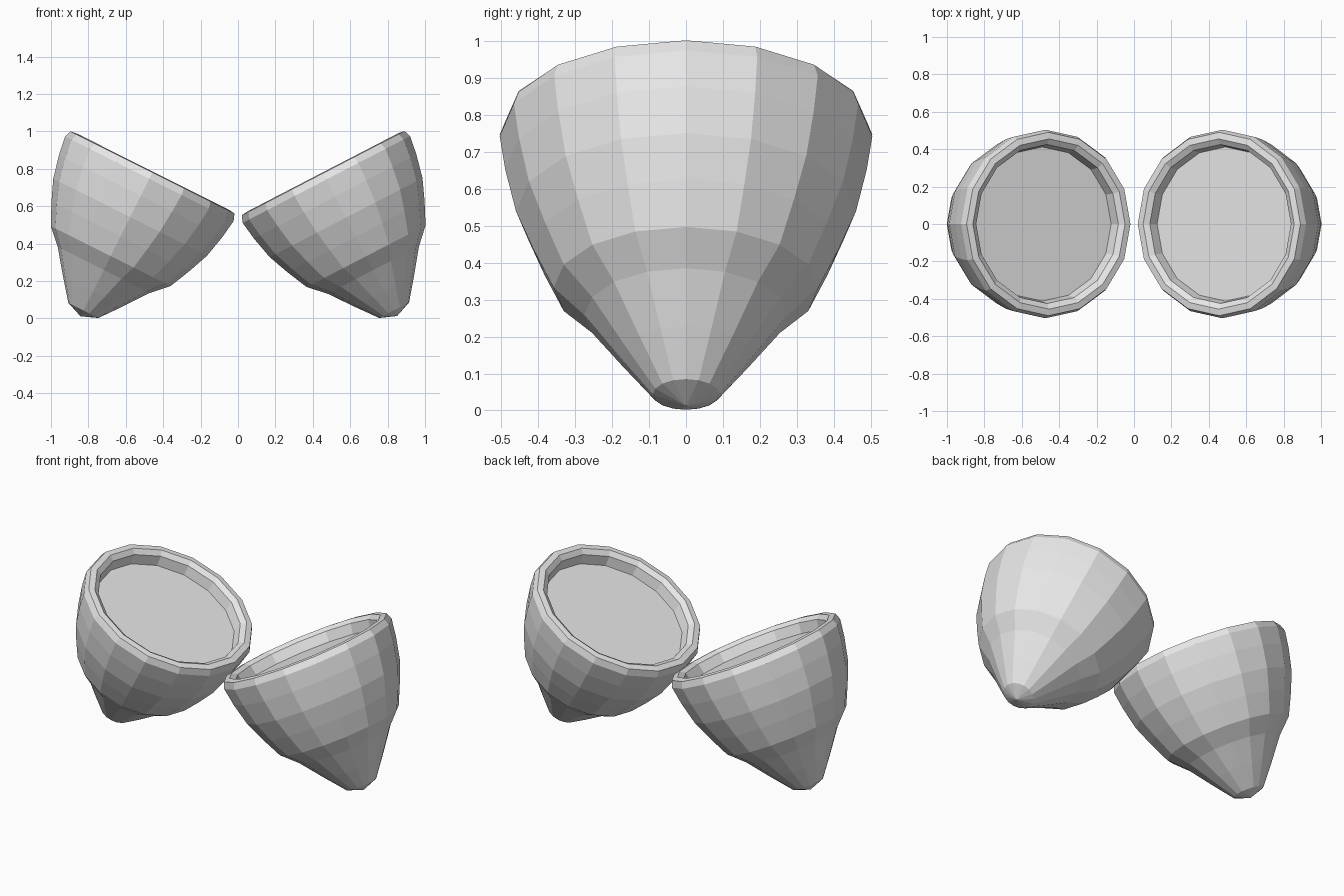
import bpy
import bmesh
from math import cos, sin, pi, radians

if "Cube" in bpy.data.objects:
    bpy.data.objects.remove(bpy.data.objects["Cube"])

SIDES = 16

grey = bpy.data.materials.new("light grey")
grey.use_nodes = True
grey.diffuse_color = (0.8, 0.8, 0.8, 1)
grey.node_tree.nodes["Principled BSDF"].inputs["Base Color"].default_value = (0.8, 0.8, 0.8, 1)

# Profile as (radius, height below the rim), from the tip up over the lip to the recess
PROFILE = [
    (0.09, -0.825), (0.18, -0.71), (0.275, -0.583), (0.358, -0.5),
    (0.413, -0.382), (0.46, -0.267), (0.489, -0.14), (0.504, -0.038),
    (0.49, 0.0), (0.455, 0.005), (0.425, -0.015), (0.412, -0.075),
]
TIP_HEIGHT = -0.86


def make_cup(name, centre, tilt):
    """Lathe the profile, close the tip and lay a flat floor inside the lip."""
    bm = bmesh.new()
    rings = []
    for radius, height in PROFILE:
        angles = [2 * pi * i / SIDES for i in range(SIDES)]
        rings.append([bm.verts.new((radius * cos(a), radius * sin(a), height)) for a in angles])
    tip = bm.verts.new((0, 0, TIP_HEIGHT))

    for i in range(SIDES):
        j = (i + 1) % SIDES
        for low, high in zip(rings, rings[1:]):
            bm.faces.new((low[i], low[j], high[j], high[i]))
        bm.faces.new((tip, rings[0][j], rings[0][i]))
    bm.faces.new(rings[-1])

    bmesh.ops.recalc_face_normals(bm, faces=bm.faces)
    mesh = bpy.data.meshes.new(name)
    bm.to_mesh(mesh)
    bm.free()
    mesh.materials.append(grey)
    cup = bpy.data.objects.new(name, mesh)
    cup.location = centre
    cup.rotation_euler.y = radians(tilt)
    bpy.context.collection.objects.link(cup)


# Two cups with their openings leaning toward each other
make_cup("right_cup", (-0.457, 0, 0.78), 26.6)
make_cup("left_cup", (0.455, 0, 0.776), -27.4)
